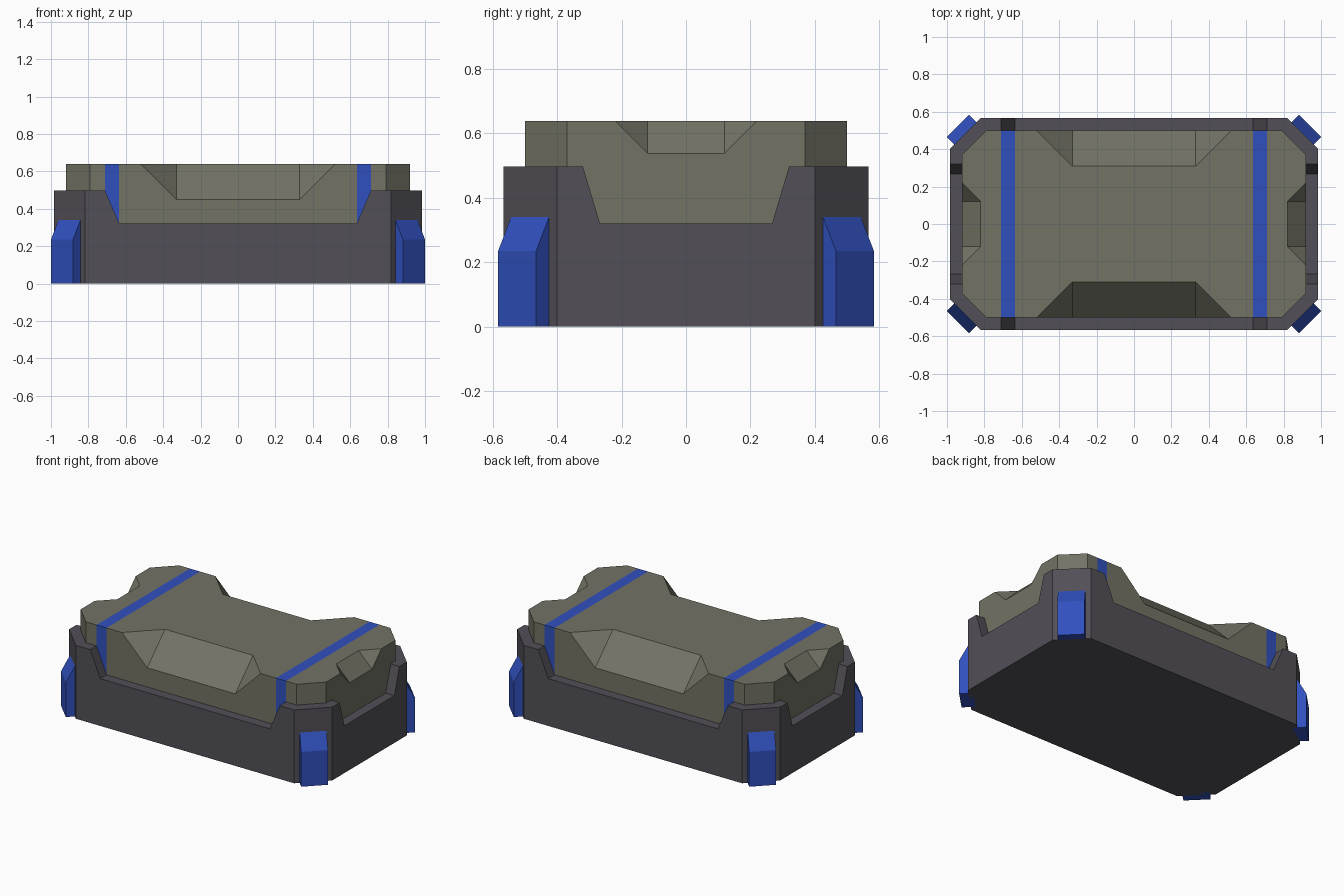
import bpy, bmesh

if "Cube" in bpy.data.objects:
    bpy.data.objects.remove(bpy.data.objects["Cube"])


def material(name, rgb):
    m = bpy.data.materials.new(name)
    m.diffuse_color = (*rgb, 1)
    m.use_nodes = True
    m.node_tree.nodes["Principled BSDF"].inputs["Base Color"].default_value = m.diffuse_color
    return m


OLIVE = material("olive", (0.17, 0.17, 0.13))
DARK = material("dark_grey", (0.085, 0.08, 0.095))
BLUE = material("blue", (0.03, 0.08, 0.51))


def quarter_part(name, faces, mats, stripe=None):
    """Build the +x +y quarter from faces, mirror it to all four corners."""
    bm = bmesh.new()
    for f in faces:
        bm.faces.new([bm.verts.new(p) for p in f])
    bmesh.ops.remove_doubles(bm, verts=bm.verts[:], dist=1e-4)
    if stripe:
        for x in stripe:
            bmesh.ops.bisect_plane(bm, geom=bm.verts[:] + bm.edges[:] + bm.faces[:],
                                   plane_co=(x, 0, 0), plane_no=(1, 0, 0))
        for f in bm.faces:
            if stripe[0] < f.calc_center_median().x < stripe[1]:
                f.material_index = 1
    for axis in range(2):
        copy = bmesh.ops.duplicate(bm, geom=bm.verts[:] + bm.edges[:] + bm.faces[:])
        for v in copy["geom"]:
            if isinstance(v, bmesh.types.BMVert):
                v.co[axis] *= -1
    bmesh.ops.remove_doubles(bm, verts=bm.verts[:], dist=1e-4)
    bmesh.ops.recalc_face_normals(bm, faces=bm.faces[:])
    me = bpy.data.meshes.new(name)
    bm.to_mesh(me)
    bm.free()
    for m in mats:
        me.materials.append(m)
    ob = bpy.data.objects.new(name, me)
    bpy.context.collection.objects.link(ob)
    return ob


def at(z, pts):
    return [(x, y, z) for x, y in pts]


# Case body: chamfered block with bevelled scoops in the long and short sides
T, B = 0.638, 0.30
long_low, side_low = 0.45, 0.538
body = [
    at(T, [(0, 0), (0, .31), (.33, .31), (.52, .5), (.79, .5), (.92, .37),
           (.92, .22), (.82, .12), (.82, 0)]),
    at(B, [(0, 0), (0, .5), (.79, .5), (.92, .37), (.92, 0)]),
    # long side wall, scoop floor and scoop end
    [(0, .5, B), (0, .5, long_low), (.33, .5, long_low), (.52, .5, T), (.79, .5, T), (.79, .5, B)],
    [(0, .31, T), (.33, .31, T), (.33, .5, long_low), (0, .5, long_low)],
    [(.33, .31, T), (.52, .5, T), (.33, .5, long_low)],
    # chamfered corner
    [(.79, .5, T), (.92, .37, T), (.92, .37, B), (.79, .5, B)],
    # short side wall, scoop floor and scoop end
    [(.92, 0, B), (.92, 0, side_low), (.92, .12, side_low), (.92, .22, T), (.92, .37, T), (.92, .37, B)],
    [(.82, 0, T), (.82, .12, T), (.92, .12, side_low), (.92, 0, side_low)],
    [(.82, .12, T), (.92, .22, T), (.92, .12, side_low)],
]
quarter_part("case_body", body, [OLIVE, BLUE], stripe=(0.635, 0.71))

# Base tray: wall that rises at the corners, described by its rim
L, H = 0.32, 0.497
outer = [(0, .567), (.635, .567), (.71, .567), (.818, .567), (.985, .4),
         (.985, .32), (.985, .267), (.985, 0)]
inner = [(0, .5), (.635, .5), (.71, .5), (.79, .5), (.92, .37),
         (.92, .32), (.92, .267), (.92, 0)]
rim = [L, L, H, H, H, H, L, L]
tray = [at(0, outer + [(0, 0)]), at(B, inner + [(0, 0)])]
for i in range(7):
    j = i + 1
    o0, o1, n0, n1, z0, z1 = outer[i], outer[j], inner[i], inner[j], rim[i], rim[j]
    tray.append([(*o0, 0), (*o1, 0), (*o1, z1), (*o0, z0)])
    tray.append([(*o0, z0), (*o1, z1), (*n1, z1), (*n0, z0)])
    tray.append([(*n0, z0), (*n1, z1), (*n1, B), (*n0, B)])
quarter_part("base_tray", tray, [DARK])

# Corner bumpers: bevelled profile swept across each chamfer
profile = [(-.02, 0), (.04, 0), (.04, .235), (0, .34), (-.02, .34)]
ends = [[(x + d, y + d, z) for d, z in profile] for x, y in ((.842, .543), (.96, .425))]
bumper = ends + [[ends[0][i - 1], ends[0][i], ends[1][i], ends[1][i - 1]] for i in range(5)]
quarter_part("corner_bumpers", bumper, [BLUE])
